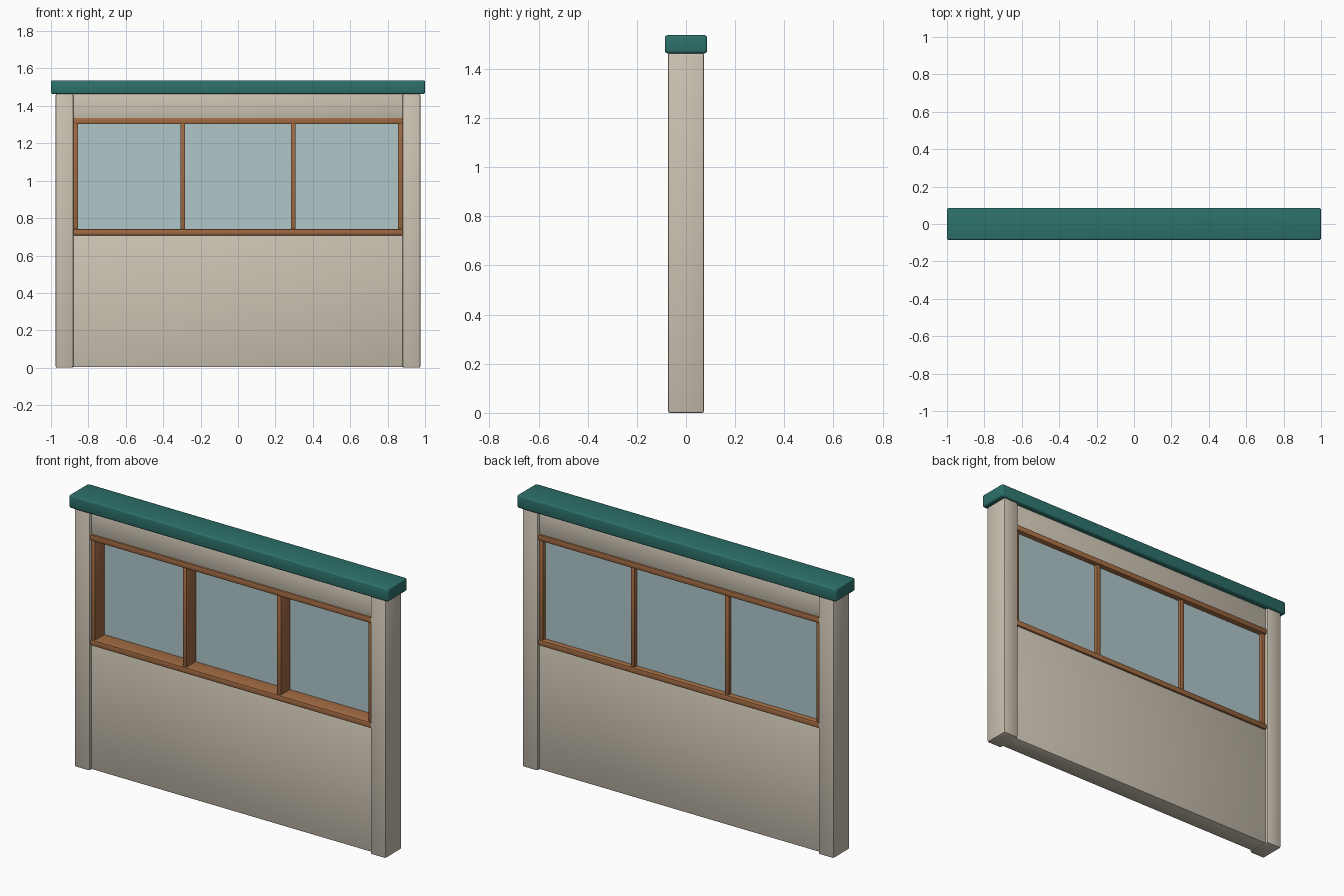
import bpy

if "Cube" in bpy.data.objects:
    bpy.data.objects.remove(bpy.data.objects["Cube"])


def srgb(r, g, b):
    f = lambda c: c / 12.92 if c <= 0.04045 else ((c + 0.055) / 1.055) ** 2.4
    return (f(r / 255), f(g / 255), f(b / 255), 1.0)


def material(name, rgb):
    m = bpy.data.materials.new(name)
    m.diffuse_color = srgb(*rgb)
    m.use_nodes = True
    m.node_tree.nodes["Principled BSDF"].inputs["Base Color"].default_value = m.diffuse_color
    return m


PLASTER = material("beige plaster", (204, 195, 179))
WOOD = material("brown wood", (160, 106, 66))
GLASS = material("pale blue glass", (175, 199, 202))
TEAL = material("teal cap", (45, 113, 107))


def box(name, x, y, z, mat, bevel=0.0, segments=2):
    """Box from (min, max) ranges, with rounded edges."""
    lo, hi = zip(x, y, z)
    bpy.ops.mesh.primitive_cube_add(
        size=1, location=[(a + b) / 2 for a, b in zip(lo, hi)])
    ob = bpy.context.object
    ob.name = name
    ob.scale = [b - a for a, b in zip(lo, hi)]
    bpy.ops.object.transform_apply(location=False, rotation=False, scale=True)
    ob.data.materials.append(mat)
    if bevel:
        mod = ob.modifiers.new("rounded edges", "BEVEL")
        mod.width = bevel
        mod.segments = segments
        bpy.ops.object.modifier_apply(modifier=mod.name)
        bpy.ops.object.shade_smooth_by_angle()
    return ob


def sym(v):
    return (-v, v)


# Wall: lower panel, header above the window
box("lower_panel", sym(0.885), sym(0.056), (0.003, 0.712), PLASTER, 0.007)
box("header_panel", sym(0.885), sym(0.056), (1.33, 1.468), PLASTER, 0.007)

# End posts
for side, s in (("left", -1), ("right", 1)):
    box(side + "_post", sorted((s * 0.88, s * 0.975)), sym(0.073),
        (0.0, 1.465), PLASTER, 0.008)

# Cap along the top
box("top_cap", sym(1.0), sym(0.086), (1.463, 1.537), TEAL, 0.01, 3)

# Window rails
box("window_sill", sym(0.882), sym(0.066), (0.708, 0.742), WOOD, 0.007)
box("window_head_rail", sym(0.882), sym(0.066), (1.302, 1.336), WOOD, 0.007)

# Window uprights: two jambs and two mullions
for i, x in enumerate((-0.868, -0.295, 0.295, 0.868)):
    box(f"window_upright_{i + 1}", (x - 0.0125, x + 0.0125), sym(0.056),
        (0.735, 1.31), WOOD, 0.004)

# Glass panes, set towards the back
for i, (a, b) in enumerate(((-0.86, -0.3), (-0.29, 0.29), (0.3, 0.86))):
    box(f"glass_pane_{i + 1}", (a, b), (0.026, 0.036), (0.735, 1.31), GLASS)
